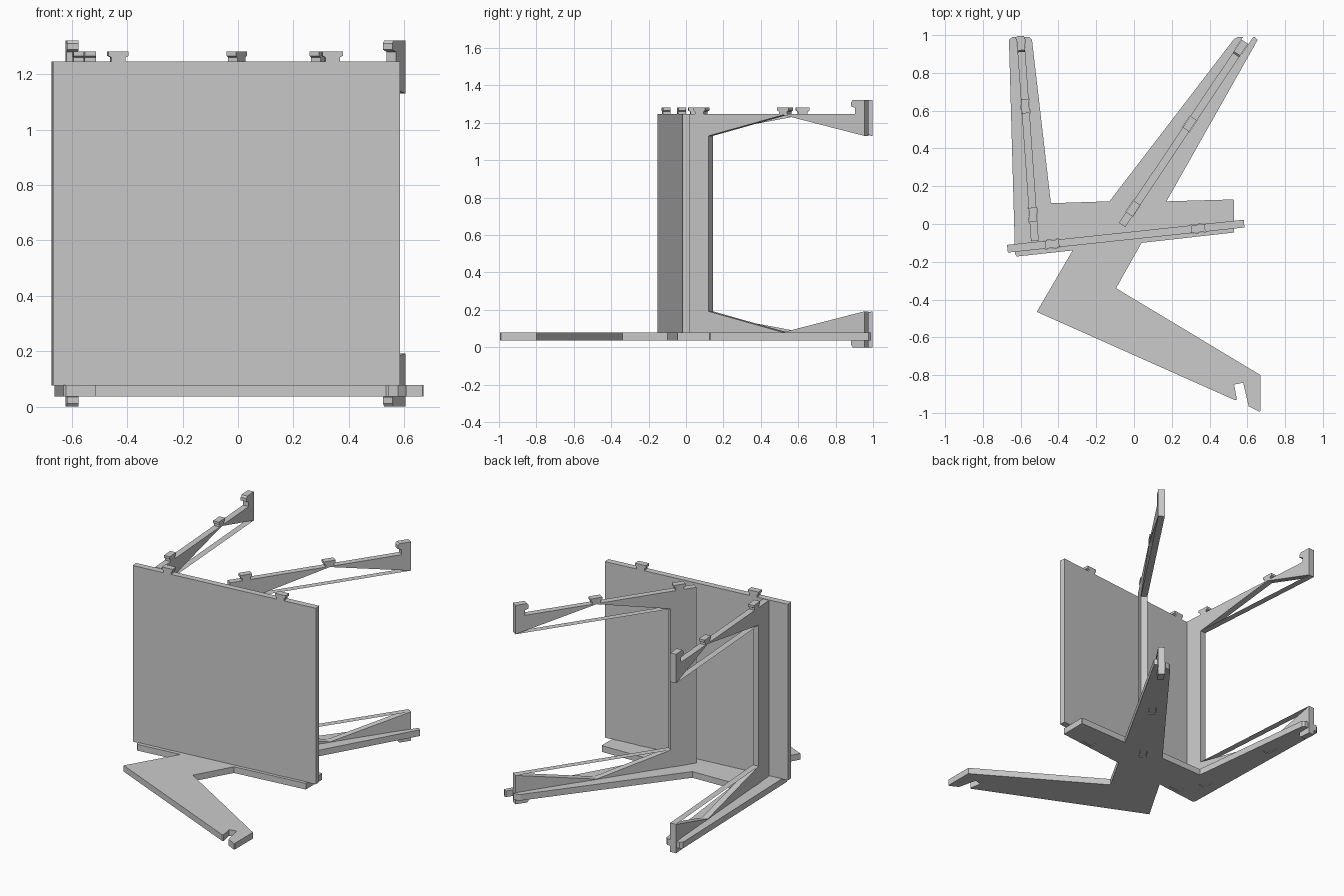
import bpy, bmesh
from math import atan2, hypot
from mathutils import Matrix, Vector

if "Cube" in bpy.data.objects:
    bpy.data.objects.remove(bpy.data.objects["Cube"])

MID, TOP, TH = 0.661, 1.246, 0.041      # mirror height, panel top, sheet thickness
PLATE = (0.037, 0.078)                  # base plate bottom and top


def make(name, build):
    bm = bmesh.new()
    build(bm)
    me = bpy.data.meshes.new(name)
    bm.to_mesh(me)
    bm.free()
    ob = bpy.data.objects.new(name, me)
    bpy.context.collection.objects.link(ob)
    return ob


def prism(bm, pts, vec):
    """Extrude a flat outline along vec."""
    f = bm.faces.new([bm.verts.new(p) for p in pts])
    r = bmesh.ops.extrude_face_region(bm, geom=[f])
    bmesh.ops.translate(bm, vec=vec, verts=[v for v in r['geom'] if isinstance(v, bmesh.types.BMVert)])
    bmesh.ops.recalc_face_normals(bm, faces=bm.faces[:])


def frame(a, b):
    """Local x runs from a to b, z stays up."""
    m = Matrix.Translation((a[0], a[1], 0)) @ Matrix.Rotation(atan2(b[1] - a[1], b[0] - a[0]), 4, 'Z')
    return m, hypot(b[0] - a[0], b[1] - a[1])


def tab(s):
    w, c = 0.026, 0.037
    return [(s - w, TOP), (s - w, TOP + .014), (s - c, TOP + .02), (s - c, TOP + .036),
            (s + c, TOP + .036), (s + c, TOP + .02), (s + w, TOP + .014), (s + w, TOP)]


def panel(name, upper, m):
    """Upper half outline, mirrored to the lower half."""
    outline = upper + [(s, 2 * MID - z) for s, z in reversed(upper)]
    ob = make(name, lambda bm: prism(bm, [(s, -TH / 2, z) for s, z in outline], Vector((0, TH, 0))))
    ob.matrix_world = m


slots = []                              # (frame, start, end) of cuts in the base plate

# wide front panel
m, L = frame((-0.67, -0.131), (0.583, 0.002))
s1, s2 = 0.238, 1.015
panel("front_panel", [(0, TOP)] + tab(s1) + tab(s2) + [(L, TOP)], m)
slots += [(m, s - .04, s + .04) for s in (s1, s2)]

# two C-shaped rear panels, each with end hooks and thin strips under the arms
for name, a, b, s1, s2, col in (("left", (-0.525, -0.09), (-0.602, 0.995), .14, .715, .12),
                                ("right", (-0.063, -0.005), (0.587, 0.965), .105, .644, .165)):
    m, L = frame(a, b)
    hook = [(L - .06, TOP), (L - .06, 1.28), (L - .085, 1.288), (L - .085, 1.31),
            (L - .075, 1.322), (L, 1.322)]
    arm = [(L, 1.13), (s2, TOP - .004), (col, 1.13)]
    panel(name + "_panel", [(0, TOP)] + tab(s1) + tab(s2) + hook + arm, m)
    for part, z in (("upper", 1.13), ("lower", 2 * MID - 1.13)):
        st = make(f"{name}_{part}_strip", lambda bm: bm.faces.new(
            [bm.verts.new((s, y, z)) for s, y in
             ((col, -TH / 2), (L, -TH / 2), (L, TH / 2), (col, TH / 2))]))
        st.matrix_world = m
    slots += [(m, s1 - .04, s1 + .04), (m, s2 - .04, s2 + .04), (m, L - .062, L + .08)]

# flat base plate with three legs
plate = [(-.645, .99), (-.555, .99), (-.54, .975), (-.44, .11), (-.13, .12), (.53, .98), (.55, .99),
         (.64, .99), (.655, .975), (.172, .12), (.525, .13), (.53, .125), (.53, -.045), (.04, -.1),
         (-.095, -.34), (.67, -.80), (.67, -.99), (.665, -.994), (.607, -.965), (.578, -.84),
         (.53, -.85), (.545, -.93), (.535, -.933), (-.515, -.465), (-.325, -.14), (-.62, -.172),
         (-.63, -.16), (-.662, .975)]
base = make("base_plate", lambda bm: prism(bm, [(x, y, PLATE[0]) for x, y in plate],
                                           Vector((0, 0, PLATE[1] - PLATE[0]))))


# slots and leg-end notches cut through the plate
def cutters(bm):
    for mat, a, b in slots:
        bmesh.ops.create_cube(bm, size=1, matrix=mat @ Matrix.Translation(((a + b) / 2, 0, .055))
                              @ Matrix.Diagonal((b - a, TH + .004, .15, 1)))


cut = make("slot_cutter", cutters)
cut.hide_render = True
mod = base.modifiers.new("slots", 'BOOLEAN')
mod.operation, mod.object, mod.solver = 'DIFFERENCE', cut, 'EXACT'
bpy.context.view_layer.objects.active = base
bpy.ops.object.modifier_apply(modifier="slots")
bpy.data.objects.remove(cut)
